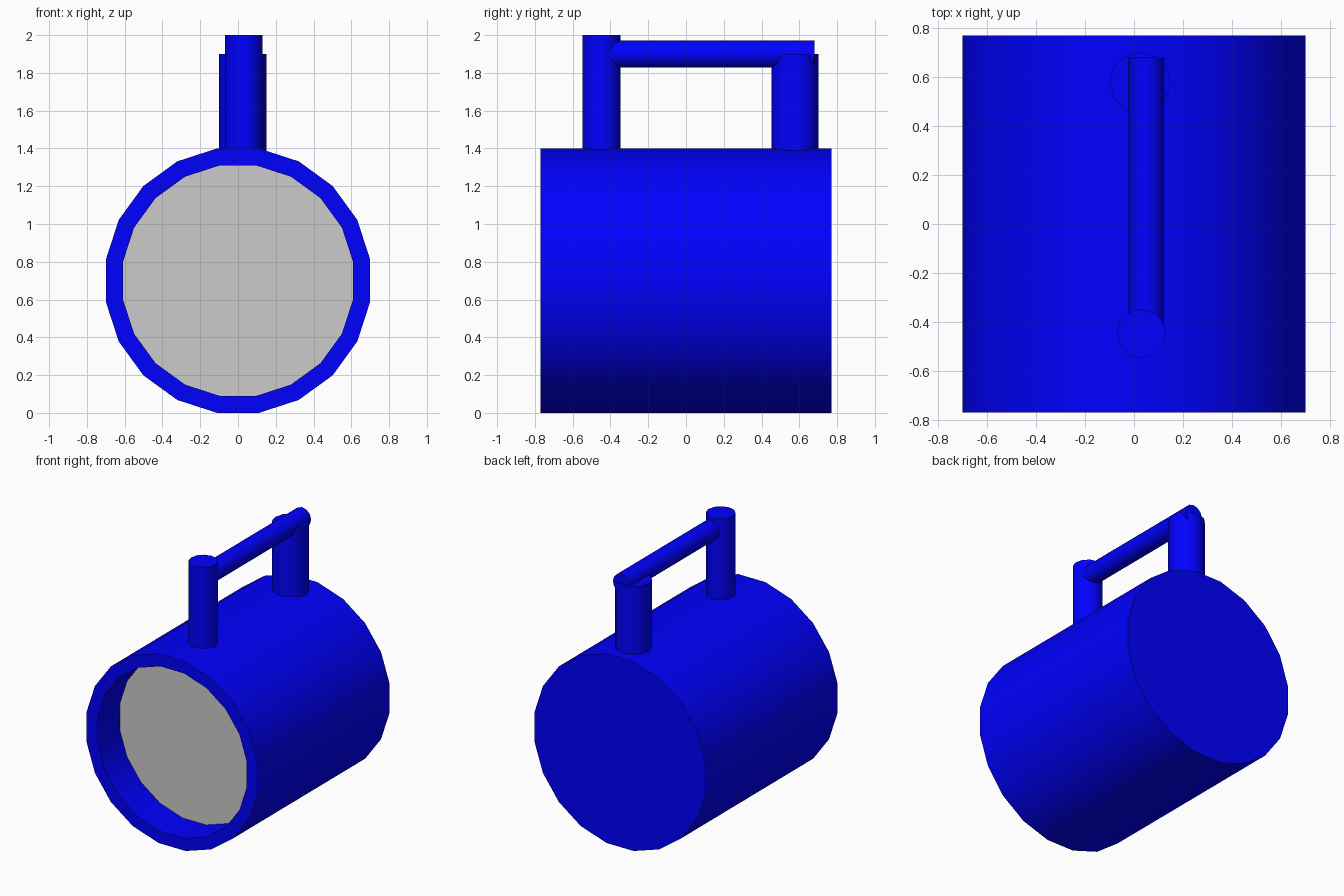
import bpy, bmesh, math
from mathutils import Vector

if "Cube" in bpy.data.objects:
    bpy.data.objects.remove(bpy.data.objects["Cube"])

SIDES = 20
AXIS_Z = 0.70
blue = bpy.data.materials.new("blue_glaze")
blue.diffuse_color = (0.0, 0.0, 1.0, 1.0)
blue.use_nodes = True
blue.node_tree.nodes["Principled BSDF"].inputs["Base Color"].default_value = blue.diffuse_color


def finish(bm, name, material=None):
    bmesh.ops.recalc_face_normals(bm, faces=bm.faces)
    mesh = bpy.data.meshes.new(name)
    bm.to_mesh(mesh)
    bm.free()
    obj = bpy.data.objects.new(name, mesh)
    bpy.context.collection.objects.link(obj)
    if material:
        mesh.materials.append(material)
    bpy.ops.object.select_all(action='DESELECT')
    obj.select_set(True)
    bpy.context.view_layer.objects.active = obj
    bpy.ops.object.shade_smooth_by_angle(angle=math.radians(40))
    return obj


def ring(bm, apothem, y):
    # polygon around the lying mug's axis, flat side down
    r = apothem / math.cos(math.pi / SIDES)
    angles = [2 * math.pi * (i + 0.5) / SIDES for i in range(SIDES)]
    return [bm.verts.new((r * math.cos(a), y, AXIS_Z + r * math.sin(a))) for a in angles]


def rod(name, start, end, radius, sides=12):
    # capped cylinder between two points
    start, end = Vector(start), Vector(end)
    d = end - start
    bm = bmesh.new()
    bmesh.ops.create_cone(bm, cap_ends=True, segments=sides, radius1=radius,
                          radius2=radius, depth=d.length)
    rot = Vector((0, 0, 1)).rotation_difference(d).to_matrix()
    for v in bm.verts:
        v.co = rot @ v.co + (start + end) / 2
    return finish(bm, name, blue)


# Mug body: back base, outer wall, rim, inner wall, inner floor
bm = bmesh.new()
profile = [(0.61, 0.77), (0.70, 0.77), (0.70, -0.77), (0.61, -0.77), (0.61, 0.68)]
rings = [ring(bm, a, y) for a, y in profile]
for r0, r1 in zip(rings, rings[1:]):
    for i in range(SIDES):
        j = (i + 1) % SIDES
        bm.faces.new((r0[i], r0[j], r1[j], r1[i]))
bm.faces.new(rings[0])
bm.faces.new(rings[-1])
finish(bm, "mug_body", blue)

# Grey drink surface, set back inside the opening
bm = bmesh.new()
bm.faces.new(ring(bm, 0.61, -0.51))
drink = finish(bm, "drink_surface")
if drink.data.polygons[0].normal.y > 0:
    drink.data.flip_normals()

# Handle: two posts and a grip bar
rod("handle_front_post", (0.03, -0.448, 1.36), (0.03, -0.448, 2.0), 0.10)
rod("handle_back_post", (0.025, 0.577, 1.36), (0.025, 0.577, 1.90), 0.125)
rod("handle_grip", (0.05, -0.45, 1.90), (0.05, 0.68, 1.90), 0.072)
